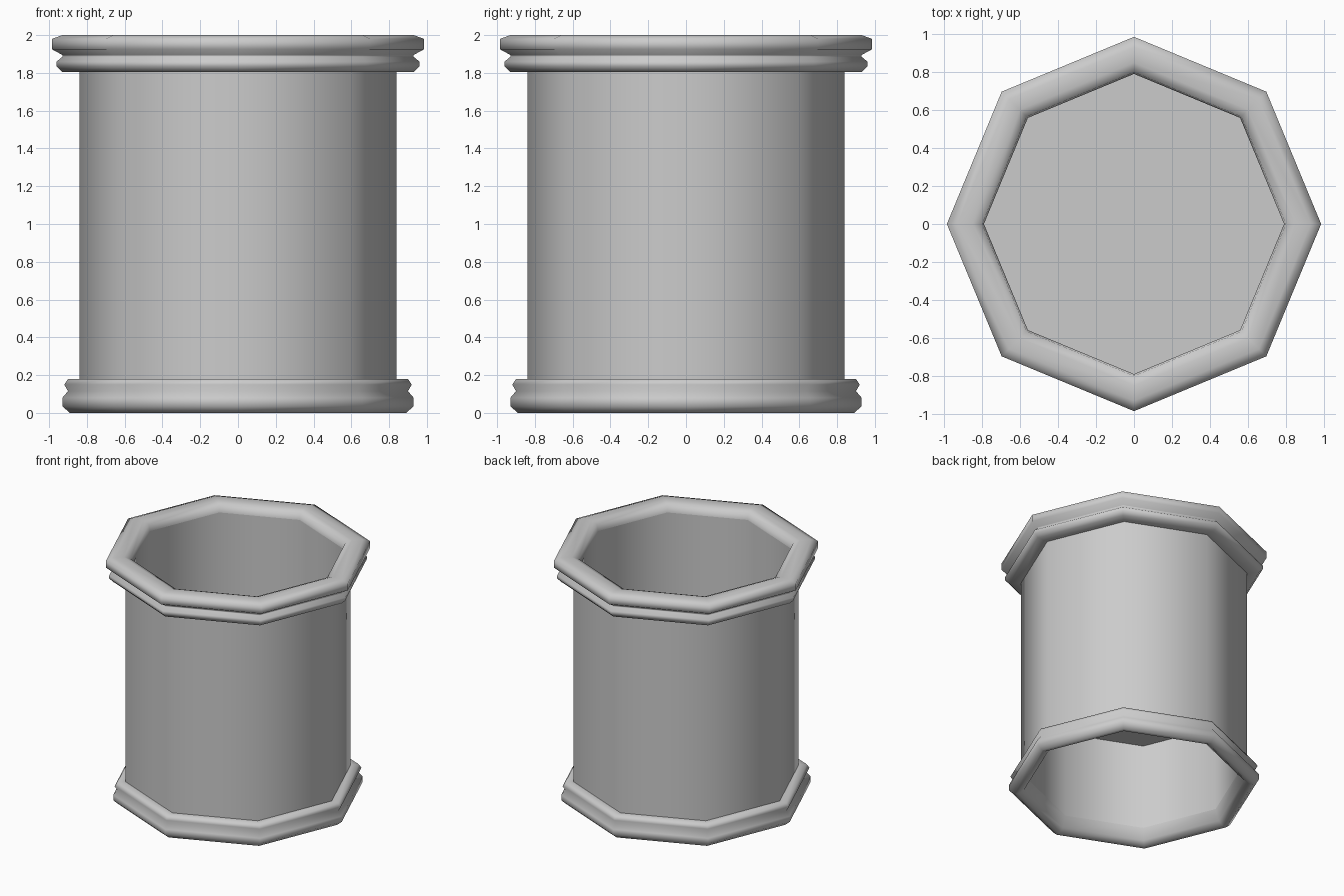
import bpy, bmesh, math

if "Cube" in bpy.data.objects:
    bpy.data.objects.remove(bpy.data.objects["Cube"])

SIDES = 8


def lathe(name, profile, angle=100):
    """Revolve (radius, z) points into an eight-sided part with corners on the axes."""
    bm = bmesh.new()
    rings = []
    for r, z in profile:
        if r == 0:
            rings.append([bm.verts.new((0, 0, z))] * SIDES)
        else:
            rings.append([bm.verts.new((r * math.cos(math.tau * i / SIDES),
                                        r * math.sin(math.tau * i / SIDES), z))
                          for i in range(SIDES)])
    for a, b in zip(rings, rings[1:]):
        for i in range(SIDES):
            j = (i + 1) % SIDES
            bm.faces.new(list(dict.fromkeys((a[i], a[j], b[j], b[i]))))
    mesh = bpy.data.meshes.new(name)
    bm.to_mesh(mesh)
    bm.free()
    obj = bpy.data.objects.new(name, mesh)
    bpy.context.collection.objects.link(obj)
    bpy.ops.object.select_all(action='DESELECT')
    obj.select_set(True)
    bpy.context.view_layer.objects.active = obj
    bpy.ops.object.shade_smooth_by_angle(angle=math.radians(angle))
    return obj


# Outer wall, bottom to top
lathe("outer_wall", [(0.84, 0.18), (0.84, 1.805)])

# Base moulding: foot, groove and upper bead, rolling in under the foot
lathe("base_moulding", [(0.79, 0.12), (0.82, 0.03), (0.86, 0.0), (0.89, 0.0),
                        (0.93, 0.035), (0.93, 0.08), (0.90, 0.115), (0.92, 0.15),
                        (0.90, 0.18), (0.84, 0.18)])

# Rim moulding: lower bead, groove and thick lip rolling into the opening
lathe("rim_moulding", [(0.84, 1.805), (0.93, 1.805), (0.96, 1.835), (0.96, 1.86),
                       (0.93, 1.885), (0.93, 1.895), (0.985, 1.925), (0.985, 1.98),
                       (0.93, 2.0), (0.85, 2.0), (0.80, 1.98), (0.79, 1.93)])

# Inner wall, running from the base lip to the rim lip
lathe("inner_wall", [(0.79, 1.93), (0.79, 0.12)][::-1])

# Floor across the inside, partway up
floor = lathe("inner_floor", [(0, 0.82), (0.79, 0.82)])
